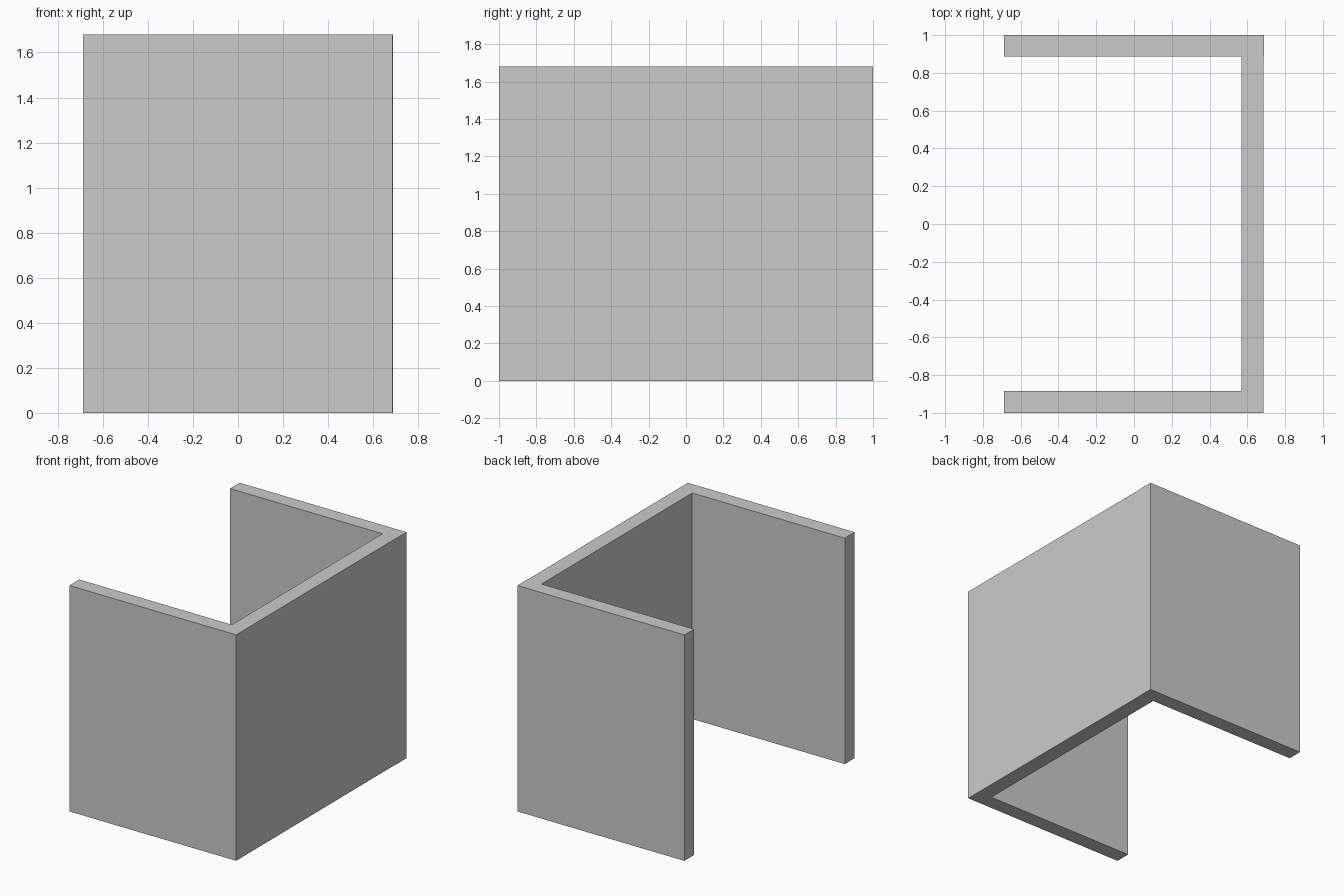
import bpy, bmesh

if "Cube" in bpy.data.objects:
    bpy.data.objects.remove(bpy.data.objects["Cube"])

HEIGHT = 1.68

# U-shaped wall outline seen from above, open towards -x,
# with a hairline step where the back wing meets the side wall
outline = [
    (-0.687, -1.0), (0.685, -1.0), (0.685, 0.887), (0.687, 0.887),
    (0.687, 1.0), (-0.687, 1.0), (-0.687, 0.887),
    (0.568, 0.887), (0.568, -0.884), (-0.687, -0.884),
]

# Raise the outline into a three-sided screen
bm = bmesh.new()
base = bm.faces.new([bm.verts.new((x, y, 0)) for x, y in outline])
raised = bmesh.ops.extrude_face_region(bm, geom=[base], use_keep_orig=True)
top = [v for v in raised["geom"] if isinstance(v, bmesh.types.BMVert)]
bmesh.ops.translate(bm, verts=top, vec=(0, 0, HEIGHT))
bmesh.ops.recalc_face_normals(bm, faces=bm.faces)

mesh = bpy.data.meshes.new("three_sided_wall")
bm.to_mesh(mesh)
bm.free()
wall = bpy.data.objects.new("three_sided_wall", mesh)
bpy.context.collection.objects.link(wall)
